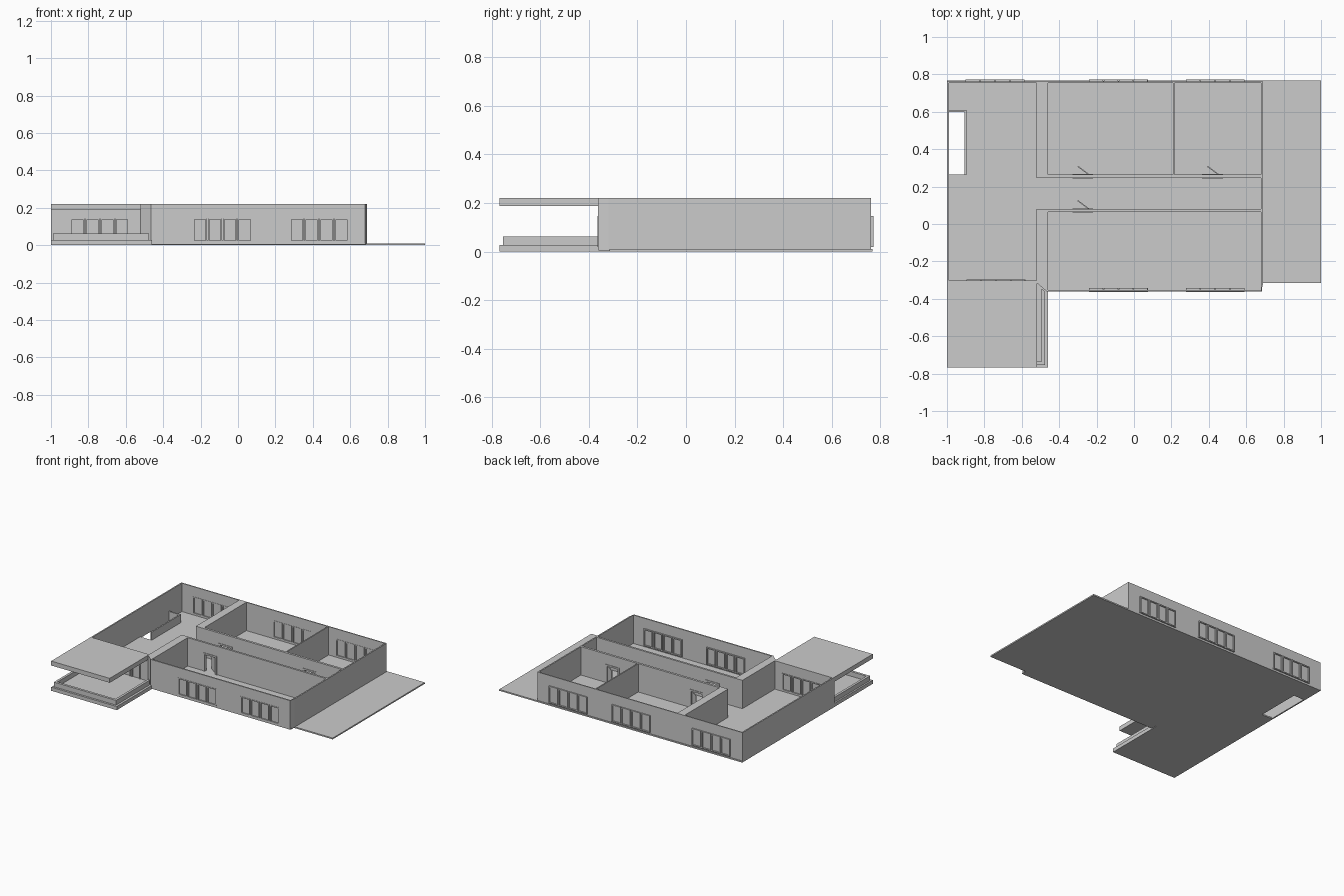
import bpy, bmesh
from mathutils import Matrix, Vector

if "Cube" in bpy.data.objects:
    bpy.data.objects.remove(bpy.data.objects["Cube"])

FLOOR, TOP = 0.010, 0.221


def prism(name, pts, z0, z1):
    """Extrude a flat outline from z0 to z1."""
    bm = bmesh.new()
    face = bm.faces.new([bm.verts.new((x, y, z0)) for x, y in pts])
    ext = bmesh.ops.extrude_face_region(bm, geom=[face])
    verts = [v for v in ext['geom'] if isinstance(v, bmesh.types.BMVert)]
    bmesh.ops.translate(bm, verts=verts, vec=(0, 0, z1 - z0))
    bmesh.ops.recalc_face_normals(bm, faces=bm.faces)
    me = bpy.data.meshes.new(name)
    bm.to_mesh(me)
    bm.free()
    ob = bpy.data.objects.new(name, me)
    bpy.context.collection.objects.link(ob)
    return ob


def box(name, x0, x1, y0, y1, z0, z1):
    return prism(name, [(x0, y0), (x1, y0), (x1, y1), (x0, y1)], z0, z1)


def cut(target, *bounds):
    """Subtract a box from target."""
    cutter = box("cutter", *bounds)
    cutter.hide_render = True
    mod = target.modifiers.new("cut", 'BOOLEAN')
    mod.operation, mod.solver, mod.object = 'DIFFERENCE', 'EXACT', cutter
    bpy.context.view_layer.objects.active = target
    bpy.ops.object.modifier_apply(modifier=mod.name)
    bpy.data.objects.remove(cutter)


def frame(name, x0, x1, y0, y1, z0, z1, t):
    """Frame of width t around an opening in the xz plane."""
    box(name + "_left", x0, x0 + t, y0, y1, z0, z1)
    box(name + "_right", x1 - t, x1, y0, y1, z0, z1)
    box(name + "_head", x0 + t, x1 - t, y0, y1, z1 - t, z1)


# ground slab with the stair opening
slab = box("floor_slab", -1, 1, -0.315, 0.768, 0, FLOOR)
cut(slab, -0.99, -0.905, 0.265, 0.6, -0.1, 0.1)
box("front_room_floor", -0.465, 0.685, -0.36, -0.315, 0.004, FLOOR)

# walls: house outline with the rooms carved out
walls = prism("walls", [(-1, -0.315), (-0.52, -0.315), (-0.465, -0.362), (0.68, -0.362),
                        (0.69, -0.32), (0.69, 0.763), (-1, 0.763)], FLOOR - 0.002, TOP)
rooms = [(-0.99, -0.52, -0.302, 0.755),   # living room
         (-0.55, 0.68, 0.08, 0.247),      # corridor
         (-0.46, 0.208, 0.264, 0.755),    # back left room
         (0.217, 0.68, 0.264, 0.755),     # back right room
         (-0.46, 0.68, -0.352, 0.065)]    # front room
for r in rooms:
    cut(walls, *r, -0.1, 0.4)

# four-panel windows: wall y range, left edges
windows = [(0.753, 0.772, (-0.90, -0.24, 0.277)),
           (-0.364, -0.343, (-0.24, 0.277)),
           (-0.319, -0.298, (-0.895,))]
Z0, Z1, W = 0.022, 0.146, 0.315
for y0, y1, lefts in windows:
    for x in lefts:
        cut(walls, x + 0.004, x + W - 0.004, y0 - 0.03, y1 + 0.03, Z0 + 0.003, Z1 - 0.003)
        mid = (y0 + y1) / 2
        box("window_glass", x + 0.003, x + W - 0.003, mid - 0.002, mid + 0.002, Z0, Z1 - 0.003)
        box("window_sill", x, x + W, y0, y1, Z0 - 0.004, Z0 + 0.004)
        for i in range(4):
            px = x + i * (W + 0.003) / 4
            frame("window_panel", px, px + 0.075, y0, y1, Z0 + 0.004, Z1, 0.008)

# doors standing ajar: left edge, wall y range
for x, y0, y1 in [(-0.33, 0.243, 0.268), (0.363, 0.243, 0.268), (-0.33, 0.061, 0.084)]:
    cut(walls, x + 0.004, x + 0.108, y0 - 0.02, y1 + 0.02, FLOOR, 0.142)
    frame("door_frame", x, x + 0.112, y0, y1, FLOOR, 0.146, 0.012)
    leaf = box("door_leaf", -0.088, 0, -0.003, 0.003, FLOOR, 0.134)
    leaf.data.transform(Matrix.Translation(Vector((x + 0.1, y1 - 0.012, 0)))
                        @ Matrix.Rotation(-0.64, 4, 'Z'))

# low wall round the stair opening
prism("stair_parapet", [(-0.99, 0.6), (-0.905, 0.6), (-0.905, 0.262), (-0.895, 0.262),
                        (-0.895, 0.61), (-0.99, 0.61)], FLOOR, 0.07)

# porch: base, parapet on three sides, canopy
box("porch_base", -1, -0.46, -0.768, -0.315, 0, 0.027)
prism("porch_parapet", [(-0.988, -0.317), (-0.988, -0.753), (-0.477, -0.753), (-0.477, -0.36),
                        (-0.495, -0.345), (-0.495, -0.735), (-0.97, -0.735), (-0.97, -0.317)],
      0.026, 0.062)
box("porch_canopy", -1, -0.518, -0.768, -0.315, 0.188, TOP)
